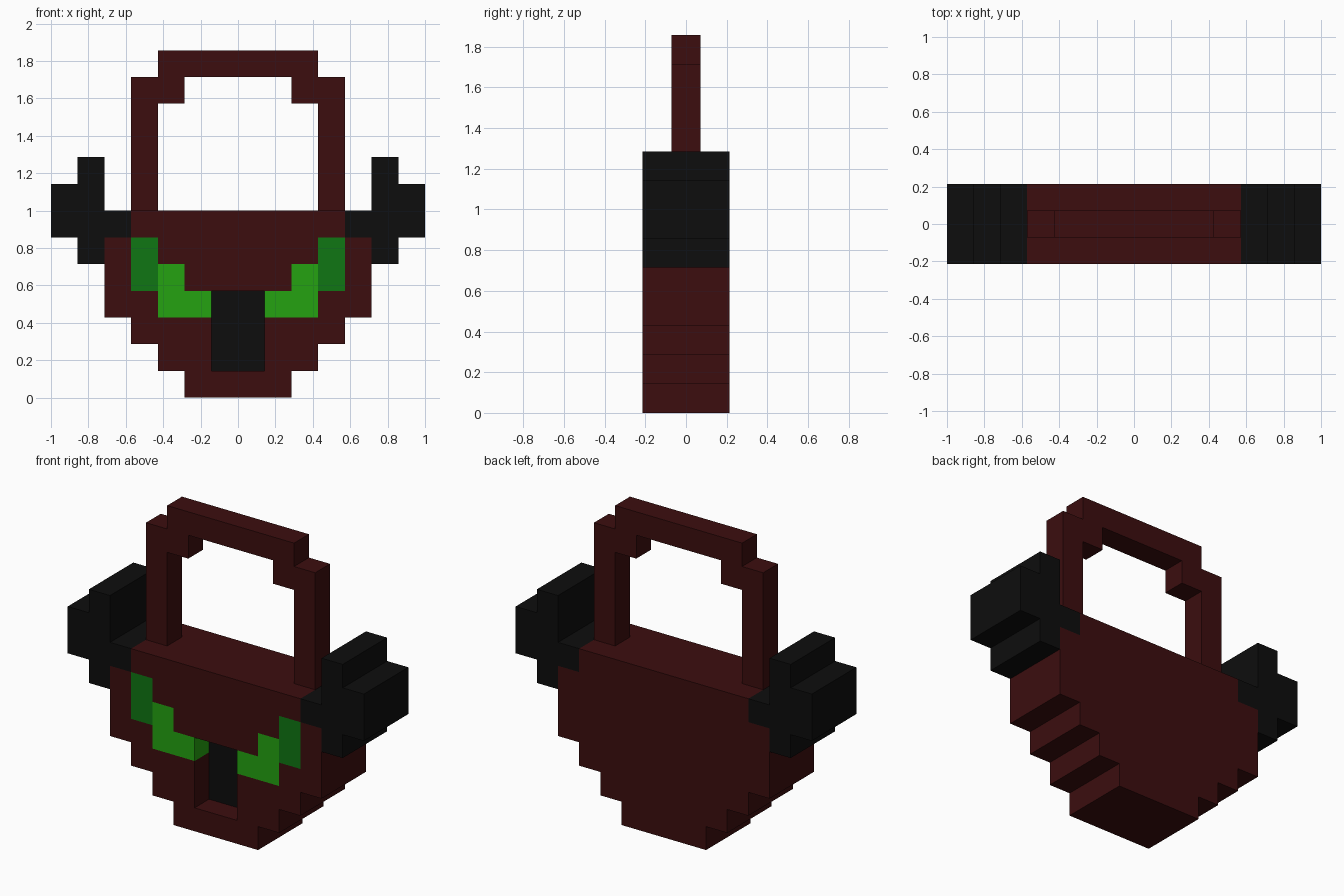
import bpy
import bmesh

cube = bpy.data.objects.get("Cube")
if cube:
    bpy.data.objects.remove(cube, do_unlink=True)

U = 1 / 7  # one block


def material(name, rgb):
    m = bpy.data.materials.new(name)
    m.use_nodes = True
    m.diffuse_color = (*rgb, 1)
    m.node_tree.nodes["Principled BSDF"].inputs["Base Color"].default_value = (*rgb, 1)
    return m


RED = material("dark red", (0.045, 0.0042, 0.0045))
BLACK = material("black", (0.004, 0.004, 0.004))
BRIGHT = material("bright green", (0.018, 0.36, 0.0055))
DARK = material("dark green", (0.005, 0.18, 0.0065))


def slab(name, outline, y0, y1, mat):
    """Extrude an x-z outline (in blocks) from y0 to y1."""
    bm = bmesh.new()
    front = bm.faces.new([bm.verts.new((x * U, y0 * U, z * U)) for x, z in outline])
    ext = bmesh.ops.extrude_face_region(bm, geom=[front], use_keep_orig=True)
    moved = [v for v in ext["geom"] if isinstance(v, bmesh.types.BMVert)]
    bmesh.ops.translate(bm, verts=moved, vec=(0, (y1 - y0) * U, 0))
    bmesh.ops.recalc_face_normals(bm, faces=bm.faces)
    mesh = bpy.data.meshes.new(name)
    bm.to_mesh(mesh)
    bm.free()
    mesh.materials.append(mat)
    obj = bpy.data.objects.new(name, mesh)
    bpy.context.collection.objects.link(obj)
    return obj


def mirrored(half):
    """Close a half outline across x = 0."""
    return half + [(-x, z) for x, z in reversed(half)]


def pair(name, outline, y0, y1, mat):
    """One part on each side."""
    slab("left_" + name, outline, y0, y1, mat)
    slab("right_" + name, [(-x, z) for x, z in outline], y0, y1, mat)


FRONT, RECESS, BACK = -1.5, -0.5, 1.5

# Stepped body behind the face
steps = [(2, 0), (2, 1), (3, 1), (3, 2), (4, 2), (4, 3), (5, 3), (5, 6), (4, 6)]
slab("body", mirrored(steps + [(4, 7)]), RECESS, BACK, RED)

# Face layer: jaw around the mouth slot, forehead above the eyes
slab("jaw", mirrored(steps + [(4, 4), (3, 4), (3, 3), (1, 3), (1, 1)]), FRONT, RECESS, RED)
slab("forehead", mirrored([(2, 4), (2, 5), (3, 5), (3, 6), (4, 6), (4, 7)]), FRONT, RECESS, RED)

# Eyes set into the face layer
pair("eye_inner", [(1, 3), (3, 3), (3, 5), (2, 5), (2, 4), (1, 4)], FRONT, RECESS, BRIGHT)
pair("eye_outer", [(3, 4), (4, 4), (4, 6), (3, 6)], FRONT, RECESS, DARK)

# Black back wall of the mouth slot
slab("mouth", mirrored([(1, 1), (1, 4)]), RECESS - 0.03, RECESS, BLACK)

# Side bolts
pair("side_bolt", [(4, 6), (5, 6), (5, 5), (6, 5), (6, 6), (7, 6),
                   (7, 8), (6, 8), (6, 9), (5, 9), (5, 7), (4, 7)], FRONT, BACK, BLACK)

# Carrying handle
slab("handle", mirrored([(3, 13), (3, 12), (4, 12), (4, 7), (3, 7),
                         (3, 11), (2, 11), (2, 12)]), -0.5, 0.5, RED)
